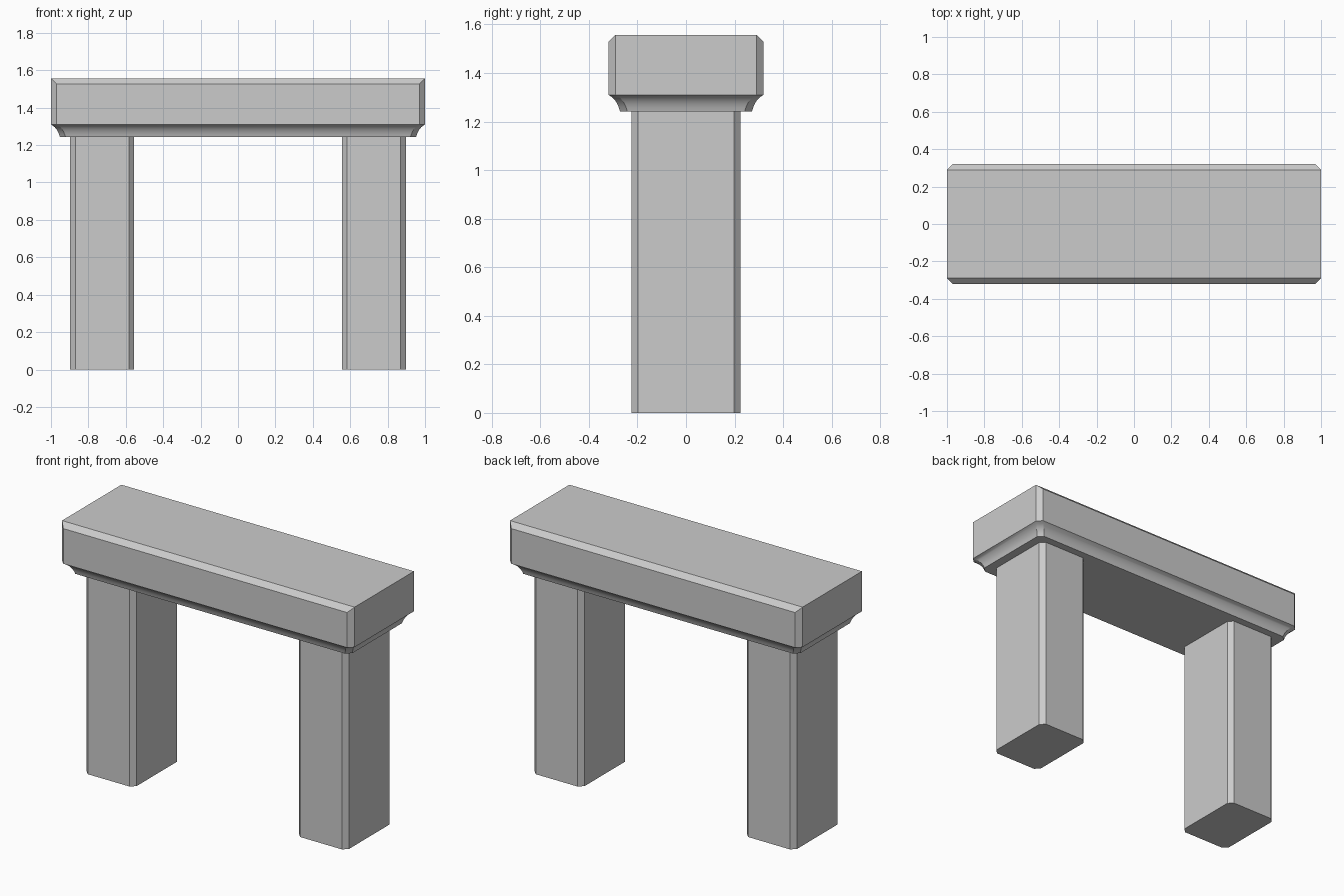
import bpy, bmesh

if "Cube" in bpy.data.objects:
    bpy.data.objects.remove(bpy.data.objects["Cube"])

def octagon(hx, hy, c):
    """Rectangle outline with cut corners, counter-clockwise."""
    return [(hx, -hy + c), (hx, hy - c), (hx - c, hy), (-hx + c, hy),
            (-hx, hy - c), (-hx, -hy + c), (-hx + c, -hy), (hx - c, -hy)]

def loft(name, rings, cx=0.0):
    """Skin a stack of (outline, z) rings and cap both ends."""
    bm = bmesh.new()
    loops = [[bm.verts.new((x + cx, y, z)) for x, y in pts] for pts, z in rings]
    for a, b in zip(loops, loops[1:]):
        for i in range(8):
            j = (i + 1) % 8
            bm.faces.new((a[i], a[j], b[j], b[i]))
    bm.faces.new(loops[0][::-1])
    bm.faces.new(loops[-1])
    bmesh.ops.remove_doubles(bm, verts=bm.verts, dist=0.0005)
    bmesh.ops.dissolve_limit(bm, angle_limit=0.01, verts=bm.verts, edges=bm.edges)
    bmesh.ops.recalc_face_normals(bm, faces=bm.faces)
    me = bpy.data.meshes.new(name)
    bm.to_mesh(me)
    bm.free()
    ob = bpy.data.objects.new(name, me)
    bpy.context.collection.objects.link(ob)
    return ob

HX, HY, C = 1.0, 0.32, 0.03
Z_UNDER, Z_COVE, Z_TOP = 1.242, 1.31, 1.557

# Lintel: hollow cove underneath, straight sides, chamfered long top edges
rings = []
STEPS = 6
for k in range(STEPS + 1):
    t = 1 - k / STEPS
    inset = 2 * t * (1 - t) * 0.036 + t * t * 0.048
    drop = 2 * t * (1 - t) * 0.018 + t * t * (Z_COVE - Z_UNDER)
    rings.append((octagon(HX - inset, HY - inset, C), Z_COVE - drop))
rings.append((octagon(HX, HY, C), Z_TOP - C))
rings.append((octagon(HX, HY - C, 0), Z_TOP))
lintel = loft("lintel", rings)
bpy.context.view_layer.objects.active = lintel
lintel.select_set(True)
bpy.ops.object.shade_smooth_by_angle(angle=0.45)

# Pair of legs with chamfered upright edges
for side, sx in (("left", -1), ("right", 1)):
    outline = octagon(0.171, 0.225, 0.028)
    loft(side + "_leg", [(outline, 0), (outline, Z_UNDER)], sx * 0.726)
